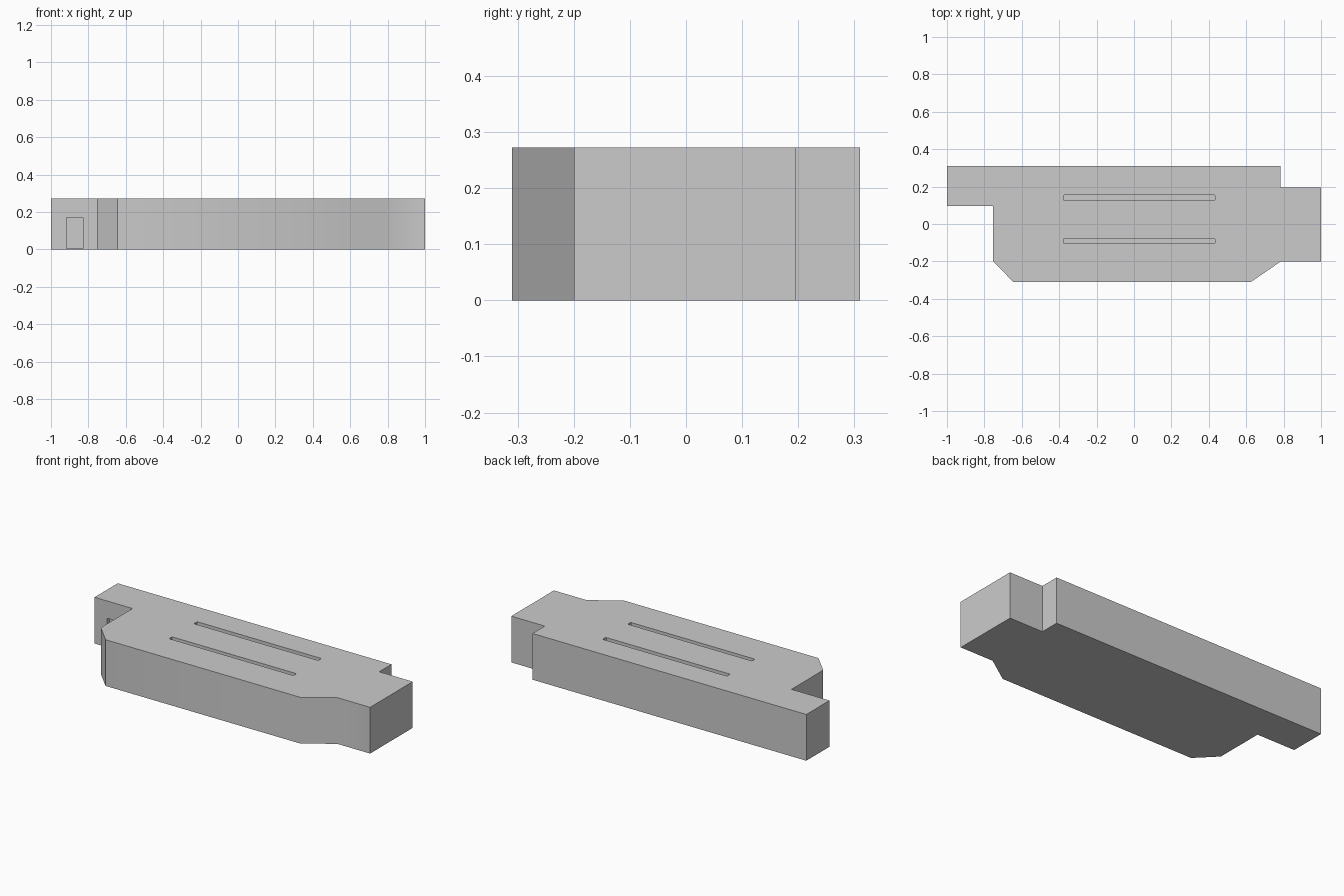
import bpy, bmesh, math

if "Cube" in bpy.data.objects:
    bpy.data.objects.remove(bpy.data.objects["Cube"])

H = 0.272


def prism(name, outline, z0, z1):
    """Extrude a plan outline from z0 up to z1."""
    bm = bmesh.new()
    face = bm.faces.new([bm.verts.new((x, y, z0)) for x, y in outline])
    res = bmesh.ops.extrude_face_region(bm, geom=[face])
    verts = [v for v in res["geom"] if isinstance(v, bmesh.types.BMVert)]
    bmesh.ops.translate(bm, verts=verts, vec=(0, 0, z1 - z0))
    bmesh.ops.recalc_face_normals(bm, faces=bm.faces)
    mesh = bpy.data.meshes.new(name)
    bm.to_mesh(mesh)
    bm.free()
    ob = bpy.data.objects.new(name, mesh)
    bpy.context.collection.objects.link(ob)
    return ob


def carve(target, cutter):
    """Subtract the cutter from the target and discard it."""
    cutter.hide_render = True
    mod = target.modifiers.new("cut", 'BOOLEAN')
    mod.operation = 'DIFFERENCE'
    mod.solver = 'EXACT'
    mod.object = cutter
    bpy.context.view_layer.objects.active = target
    bpy.ops.object.modifier_apply(modifier=mod.name)
    bpy.data.objects.remove(cutter)


def rect(x0, x1, y0, y1, c=0.0):
    """Rectangle, optionally with clipped corners on the right end."""
    if c:
        return [(x0, y0), (x1 - c, y0), (x1, y0 + c), (x1, y1 - c), (x1 - c, y1), (x0, y1)]
    return [(x0, y0), (x1, y0), (x1, y1), (x0, y1)]


# Building body with stepped ends and clipped front corners
body = prism("building_body", [
    (-1, 0.31), (-1, 0.095), (-0.753, 0.095), (-0.753, -0.2),
    (-0.645, -0.31), (0.625, -0.31), (0.785, -0.2), (1, -0.2),
    (1, 0.196), (0.782, 0.196), (0.782, 0.31)], 0, H)

# Two long roof slots
for y0, y1 in ((-0.105, -0.077), (0.126, 0.156)):
    carve(body, prism("roof_slot_cutter", rect(-0.375, 0.434, y0, y1, 0.005), H - 0.02, H + 0.05))

# Recessed doorway in the left notch
carve(body, prism("doorway_cutter", rect(-0.918, -0.828, 0.05, 0.115), 0.006, 0.17))

# Gentle front corners read as smooth, the rest stays sharp
bpy.ops.object.select_all(action='DESELECT')
body.select_set(True)
bpy.context.view_layer.objects.active = body
bpy.ops.object.shade_smooth_by_angle(angle=math.radians(40))
